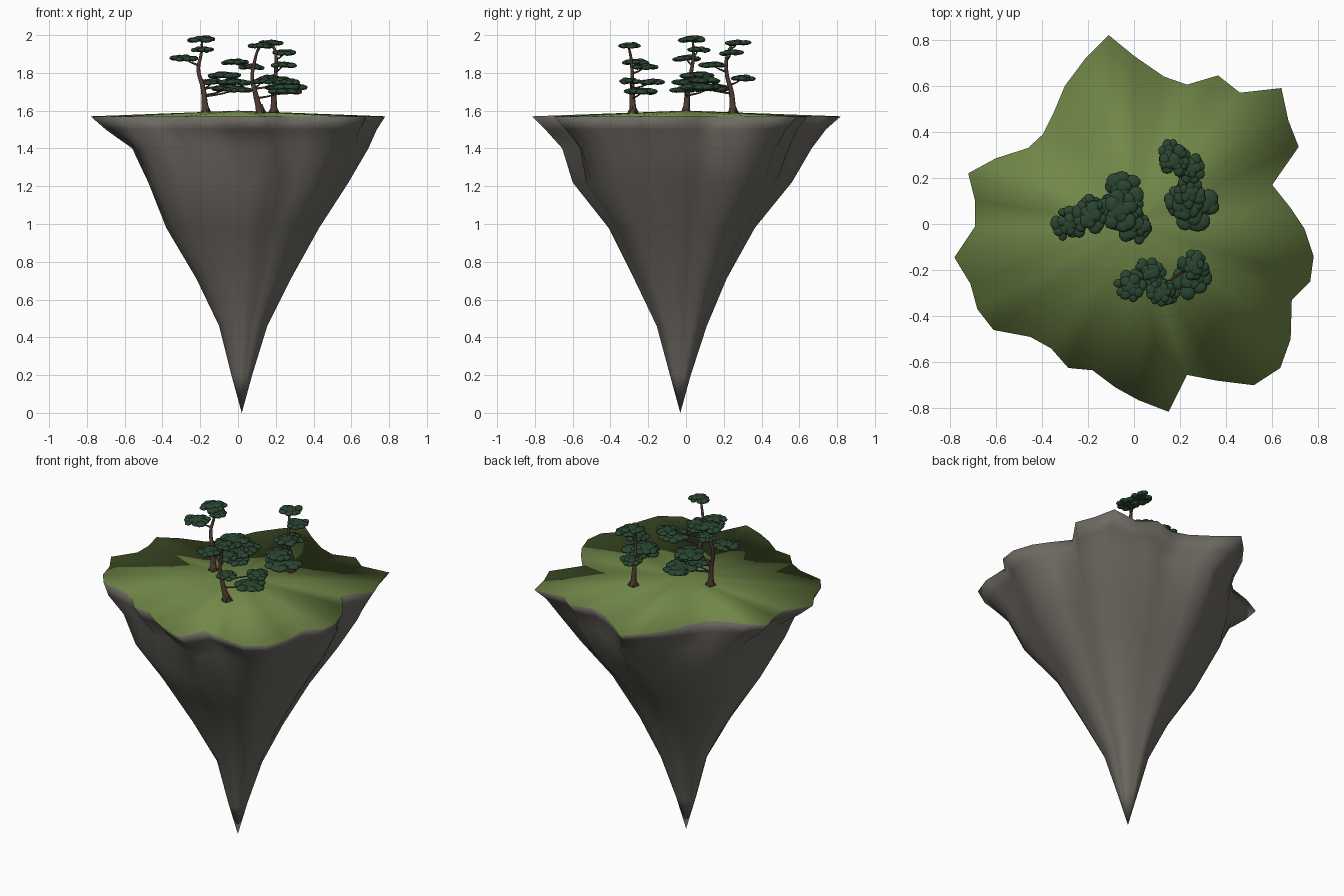
import bpy, bmesh, math, random
from mathutils import Vector

random.seed(4)
cube = bpy.data.objects.get("Cube")
if cube:
    bpy.data.objects.remove(cube, do_unlink=True)


def material(name, rgb):
    m = bpy.data.materials.new(name)
    m.use_nodes = True
    m.diffuse_color = (*rgb, 1)
    m.node_tree.nodes["Principled BSDF"].inputs["Base Color"].default_value = (*rgb, 1)
    return m


GRASS = material("grass_green", (0.165, 0.245, 0.065))
ROCK = material("rock_grey", (0.155, 0.142, 0.122))
BARK = material("bark_brown", (0.08, 0.045, 0.033))
LEAF = material("leaf_dark_green", (0.023, 0.06, 0.03))


def finish(name, bm, mats):
    mesh = bpy.data.meshes.new(name)
    bmesh.ops.recalc_face_normals(bm, faces=bm.faces)
    for f in bm.faces:
        f.smooth = True
    bm.to_mesh(mesh)
    bm.free()
    for m in mats:
        mesh.materials.append(m)
    obj = bpy.data.objects.new(name, mesh)
    bpy.context.collection.objects.link(obj)


# Ragged shoreline of the island, counter-clockwise
SHORE = [Vector(p) for p in (
    (.78, -.14), (.74, -.02), (.68, .07), (.6, .17), (.715, .335), (.67, .45),
    (.64, .59), (.46, .57), (.365, .645), (.23, .605), (.13, .64), (0, .73),
    (-.11, .82), (-.21, .72), (-.3, .6), (-.35, .48), (-.395, .39), (-.46, .33),
    (-.6, .285), (-.72, .22), (-.69, .1), (-.69, -.01), (-.78, -.145), (-.71, -.26),
    (-.68, -.37), (-.61, -.46), (-.45, -.49), (-.36, -.54), (-.285, -.625),
    (-.18, -.635), (-.08, -.71), (.02, -.765), (.15, -.815), (.23, -.655),
    (.36, -.68), (.52, -.7), (.635, -.625), (.68, -.5), (.685, -.33), (.765, -.25))]
N = len(SHORE)

# Rock levels below the rim: height, ragged share, bulge, x range, y range
LEVELS = ((1.5, .88, .1, (-.7, .735), (-.745, .74)),
          (1.4, .6, .2, (-.56, .69), (-.655, .665)),
          (1.22, .35, .2, (-.475, .585), (-.6, .56)),
          (.98, .3, .15, (-.38, .43), (-.41, .365)),
          (.71, .3, .1, (-.22, .28), (-.275, .215)),
          (.46, .3, 0, (-.1, .155), (-.155, .11)),
          (.2, .2, 0, (-.035, .075), (-.085, .025)))


def fit(values, span):
    low, high = min(values), max(values)
    return [span[0] + (v - low) / (high - low) * (span[1] - span[0]) for v in values]


# One rock outline: shoreline rounded off, swollen on the right-hand diagonals
def rock_outline(ragged, bulge, x_span, y_span):
    points = []
    for p in SHORE:
        a = math.atan2(p.y, p.x)
        swell = 1 + bulge * max(0, -math.cos(a)) * math.sin(2 * a) ** 2
        points.append((p.normalized() * .69).lerp(p, ragged) * swell)
    return zip(fit([p.x for p in points], x_span), fit([p.y for p in points], y_span))


# Island: grass fan over a tapering rock cone, one smooth skin
def build_island():
    bm = bmesh.new()
    rings = [[bm.verts.new((p.x, p.y, 1.57)) for p in SHORE]]
    for z, *shape in LEVELS:
        rings.append([bm.verts.new((x, y, z)) for x, y in rock_outline(*shape)])
    crown = bm.verts.new((0, 0, 1.6))
    tip = bm.verts.new((.02, -.03, 0))
    for i in range(N):
        j = (i + 1) % N
        bm.faces.new((crown, rings[0][i], rings[0][j])).material_index = 0
        for up, low in zip(rings, rings[1:]):
            bm.faces.new((up[i], low[i], low[j], up[j])).material_index = 1
        bm.faces.new((rings[-1][i], tip, rings[-1][j])).material_index = 1
    finish("island", bm, (GRASS, ROCK))


# Tapered bark tubes; each path is a list of (point, radius)
def bark(name, paths):
    curve = bpy.data.curves.new(name, "CURVE")
    curve.dimensions = "3D"
    curve.bevel_depth = 1
    curve.bevel_resolution = 2
    curve.resolution_u = 5
    curve.use_fill_caps = True
    for path in paths:
        spline = curve.splines.new("BEZIER")
        spline.bezier_points.add(len(path) - 1)
        for bp, (co, radius) in zip(spline.bezier_points, path):
            bp.co, bp.radius = co, radius
            bp.handle_left_type = bp.handle_right_type = "AUTO"
    curve.materials.append(BARK)
    bpy.context.collection.objects.link(bpy.data.objects.new(name, curve))


# Flat foliage pad: an outer ring, an inner ring and a heart of squashed blobs
def pad(bm, centre, r):
    def blob(offset, size):
        made = bmesh.ops.create_icosphere(bm, subdivisions=2, radius=1)["verts"]
        stretch = random.uniform(.85, 1.15)
        for v in made:
            v.co = Vector((v.co.x * size * stretch, v.co.y * size / stretch,
                           v.co.z * (.007 + size * .22)))
            v.co += centre + offset

    blob(Vector((0, 0, 0)), r * .5)
    for count, reach, top in ((9, .68, -.001), (5, .36, .005)):
        for k in range(count):
            a = math.tau * k / count + random.uniform(-.3, .3)
            d = r * reach * random.uniform(.85, 1.1)
            lift = top - random.uniform(0, .008)
            blob(Vector((math.cos(a) * d, math.sin(a) * d, lift)), r * random.uniform(.28, .42))


def tree(name, trunk, pads):
    trunk = [Vector(p) for p in trunk]
    widths = (.026, .017, .013, .01, .008, .005)
    base = trunk[0]
    stem = [base, base.lerp(trunk[1], .35)] + trunk[1:]
    paths = [list(zip(stem, widths))]
    # Root flares
    for k in range(4):
        a = math.tau * k / 4 + .5
        foot = base + Vector((math.cos(a) * .03, math.sin(a) * .03, .008))
        paths.append([(foot, .004), (base + Vector((0, 0, .05)), .01)])
    bm = bmesh.new()
    for x, y, z, r in pads:
        centre = Vector((x, y, z))
        pad(bm, centre, r)
        # Branch leaves the trunk a little below its pad
        level = z - .04
        low, high = next((s for s in zip(trunk, trunk[1:]) if s[1].z >= level))
        start = low.lerp(high, max(0, (level - low.z) / (high.z - low.z)))
        bend = start.lerp(centre, .6) - Vector((0, 0, .006))
        paths.append([(start, .006), (bend, .004), (centre, .003)])
    bark(name + "_trunk", paths)
    finish(name + "_foliage", bm, (LEAF,))


build_island()
tree("tall_tree",
     ((-.17, 0, 1.58), (-.185, .01, 1.72), (-.21, .03, 1.82), (-.195, .04, 1.9), (-.19, .035, 1.98)),
     ((-.19, .035, 1.981, .078), (-.19, .065, 1.925, .06), (-.285, 0, 1.88, .075),
      (-.07, .06, 1.79, .09), (-.02, .01, 1.755, .085), (-.05, .13, 1.72, .095),
      (-.13, .06, 1.755, .065), (0, -.01, 1.715, .07)))
tree("front_tree",
     ((.12, -.28, 1.58), (.09, -.285, 1.7), (.075, -.285, 1.78), (.09, -.29, 1.87), (.11, -.305, 1.945)),
     ((.12, -.3, 1.948, .063), (-.015, -.265, 1.86, .07), (.07, -.215, 1.835, .07),
      (.13, -.3, 1.76, .06), (.26, -.18, 1.755, .07), (.25, -.23, 1.705, .09)))
tree("back_tree",
     ((.19, .25, 1.58), (.19, .24, 1.7), (.2, .215, 1.8), (.2, .22, 1.9), (.18, .25, 1.96)),
     ((.175, .275, 1.962, .068), (.25, .24, 1.91, .065), (.24, .14, 1.845, .07),
      (.17, .3, 1.775, .065), (.255, .075, 1.73, .115), (.22, .1, 1.765, .085)))
